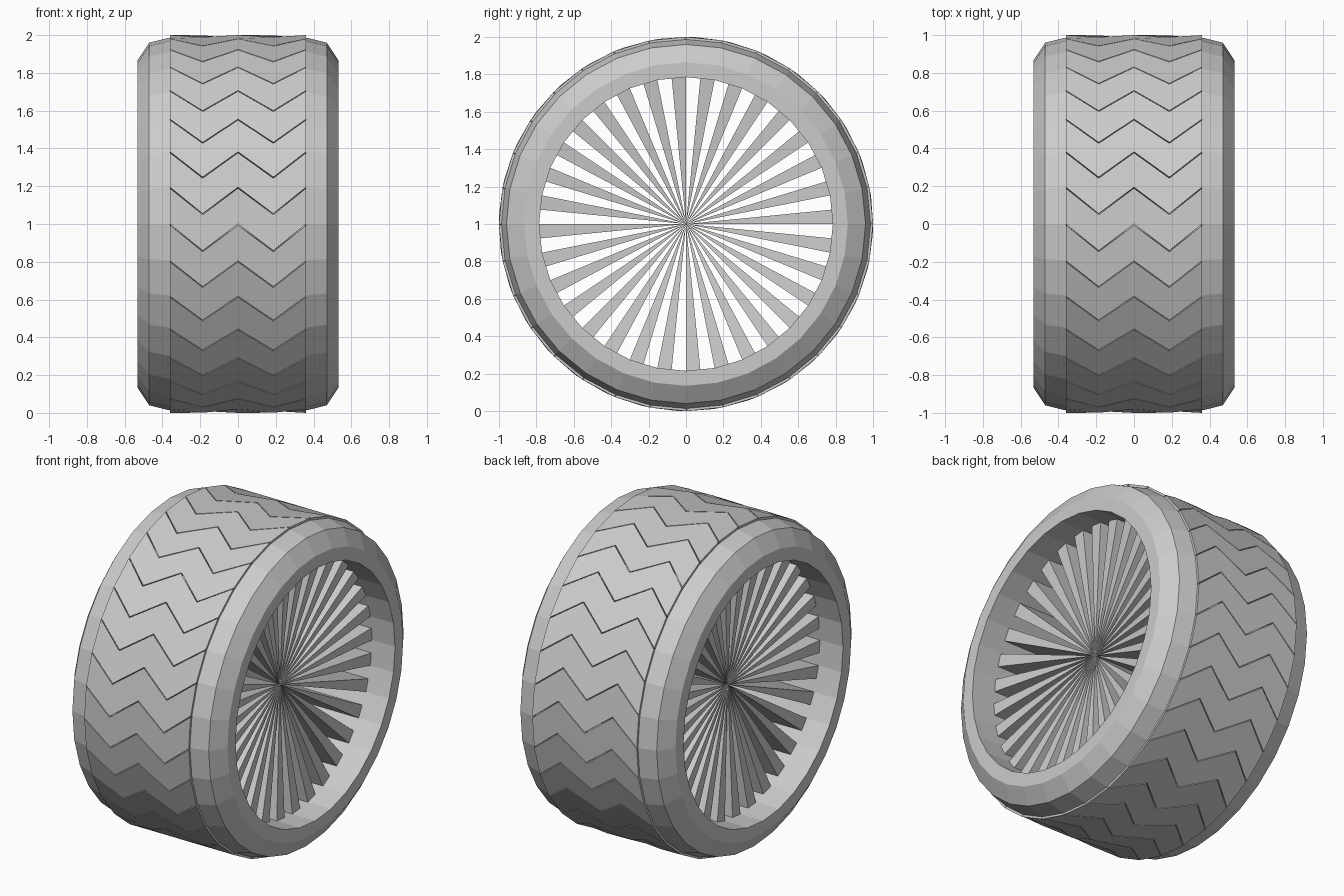
import bpy
import bmesh
from math import sin, cos, radians

cube = bpy.data.objects.get("Cube")
if cube:
    bpy.data.objects.remove(cube, do_unlink=True)

ROWS = 32
STEP = 360 / ROWS
BORE = 0.785

grey = bpy.data.materials.new("plain_grey")
grey.use_nodes = True
colour = (0.6, 0.6, 0.6, 1)
grey.diffuse_color = colour
grey.node_tree.nodes["Principled BSDF"].inputs["Base Color"].default_value = colour


def polar(x, radius, degrees):
    """Point on the wheel; the angle starts at the front and climbs over the top."""
    t = radians(degrees)
    return (x, -radius * cos(t), 1 + radius * sin(t))


def add_prism(bm, near, far):
    """Solid between two matching outlines."""
    near = [bm.verts.new(p) for p in near]
    far = [bm.verts.new(p) for p in far]
    bm.faces.new(near)
    bm.faces.new(far[::-1])
    for i in range(len(near)):
        j = (i + 1) % len(near)
        bm.faces.new((near[j], near[i], far[i], far[j]))


def finish(name, bm):
    bmesh.ops.recalc_face_normals(bm, faces=bm.faces[:])
    mesh = bpy.data.meshes.new(name)
    bm.to_mesh(mesh)
    bm.free()
    mesh.materials.append(grey)
    obj = bpy.data.objects.new(name, mesh)
    bpy.context.collection.objects.link(obj)


# Tyre ring: a closed profile revolved around the axle, with a straight bore
half = [(0.533, BORE), (0.533, 0.865), (0.47, 0.96), (0.36, 0.987), (0.355, 0.97)]
profile = half + [(-x, r) for x, r in reversed(half)]
bm = bmesh.new()
rings = [[bm.verts.new(polar(x, r, STEP * k)) for x, r in profile]
         for k in range(ROWS)]
for k in range(ROWS):
    a, b = rings[k], rings[(k + 1) % ROWS]
    for i in range(len(profile)):
        j = (i + 1) % len(profile)
        bm.faces.new((a[i], a[j], b[j], b[i]))
finish("tyre_ring", bm)

# Raised chevron tread blocks, separated by narrow grooves
columns = [(-0.36, -0.187), (-0.187, 0), (0, 0.187), (0.187, 0.36)]
DROP, GROOVE = 8.1, 0.35


def chevron(x):
    """Angle by which the tread line falls behind its peak."""
    x = abs(x)
    return -DROP * (x / 0.187 if x < 0.187 else (0.36 - x) / 0.173)


bm = bmesh.new()
for row in range(ROWS):
    for x0, x1 in columns:
        a0, a1 = (STEP * row + chevron(x) for x in (x0, x1))
        length = STEP - GROOVE
        corners = [(x0, a0), (x1, a1), (x1, a1 + length), (x0, a0 + length)]
        add_prism(bm, [polar(x, 1, a) for x, a in corners],
                  [polar(x, 0.965, a) for x, a in corners])
finish("tread_blocks", bm)

# Wedge spokes in every other slice of the bore, dished towards the hub
HUB_X, TIP_X = 0.288, 0.375
bm = bmesh.new()
for k in range(ROWS):
    ends = [[polar(side * HUB_X, 0, 0),
             polar(side * TIP_X, BORE, STEP * (k - 0.5)),
             polar(side * TIP_X, BORE, STEP * k)] for side in (-1, 1)]
    add_prism(bm, *ends)
finish("wheel_spokes", bm)
